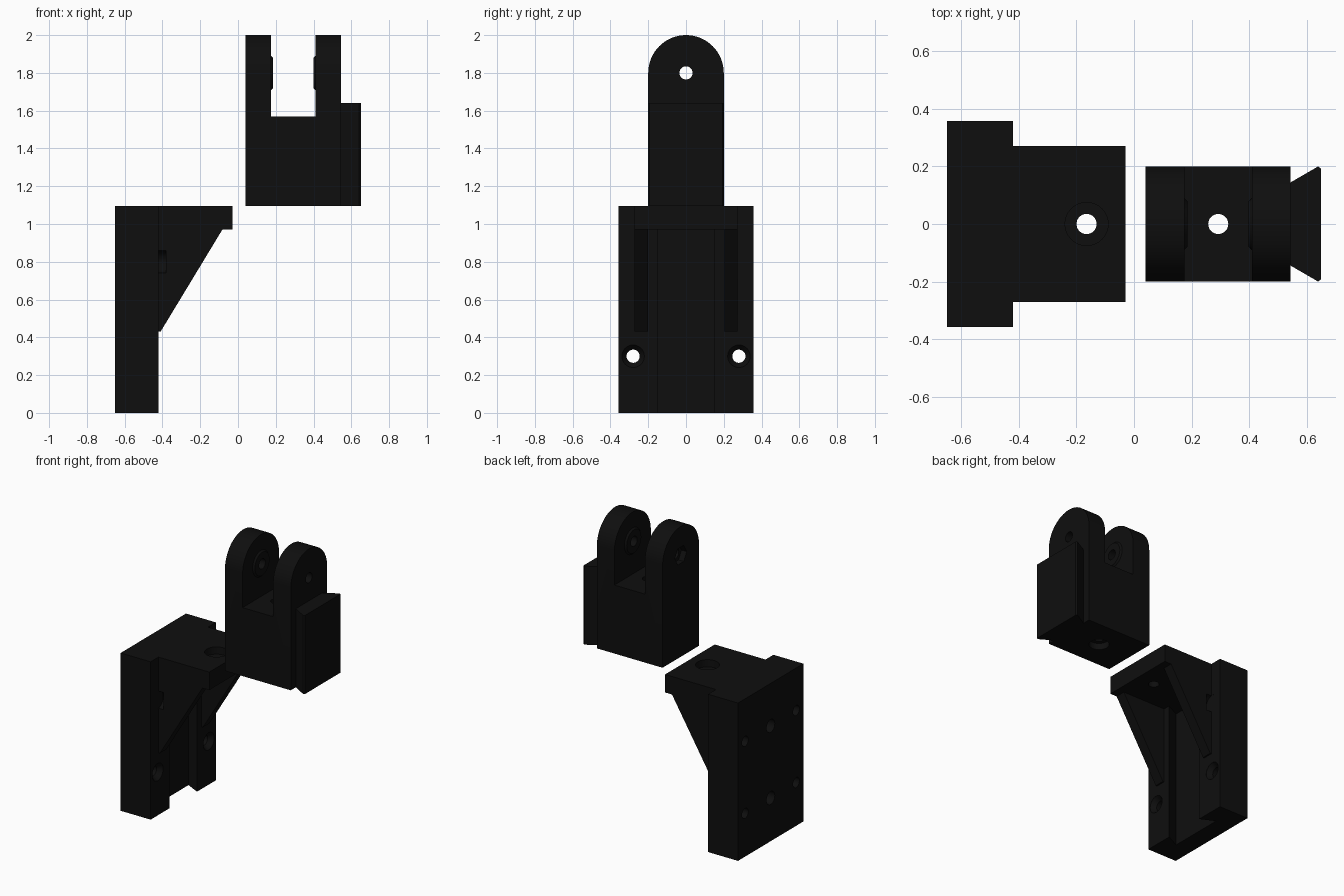
import bpy, bmesh, math
from mathutils import Vector, Matrix

if "Cube" in bpy.data.objects:
    bpy.data.objects.remove(bpy.data.objects["Cube"])

black = bpy.data.materials.new("matte black")
black.diffuse_color = (0.0045, 0.0045, 0.0045, 1)
black.use_nodes = True
black.node_tree.nodes["Principled BSDF"].inputs["Base Color"].default_value = black.diffuse_color


def finish(bm, name):
    bmesh.ops.recalc_face_normals(bm, faces=bm.faces)
    me = bpy.data.meshes.new(name)
    bm.to_mesh(me)
    bm.free()
    me.materials.append(black)
    ob = bpy.data.objects.new(name, me)
    bpy.context.collection.objects.link(ob)
    return ob


def prism(name, pts, axis, a, b):
    """Extrude a 2D outline along an axis: x uses (y,z), y uses (x,z), z uses (x,y)."""
    place = {"x": lambda u, v, w: (w, u, v),
             "y": lambda u, v, w: (u, w, v),
             "z": lambda u, v, w: (u, v, w)}[axis]
    bm = bmesh.new()
    face = bm.faces.new([bm.verts.new(place(u, v, a)) for u, v in pts])
    out = bmesh.ops.extrude_face_region(bm, geom=[face])
    moved = [g for g in out["geom"] if isinstance(g, bmesh.types.BMVert)]
    bmesh.ops.translate(bm, verts=moved, vec=place(0, 0, b - a))
    return finish(bm, name)


def box(name, x0, x1, y0, y1, z0, z1):
    return prism(name, [(x0, y0), (x1, y0), (x1, y1), (x0, y1)], "z", z0, z1)


def cone(name, start, axis, length, r1, r2=None, sides=32):
    """Cylinder or cone running from start along +axis."""
    bm = bmesh.new()
    d = Vector((1, 0, 0)) if axis == "x" else Vector((0, 0, 1))
    rot = Matrix.Rotation(math.pi / 2, 4, "Y") if axis == "x" else Matrix()
    mat = Matrix.Translation(Vector(start) + d * length / 2) @ rot
    bmesh.ops.create_cone(bm, cap_ends=True, segments=sides, radius1=r1,
                          radius2=r1 if r2 is None else r2, depth=length, matrix=mat)
    return finish(bm, name)


def combine(ob, other, op):
    mod = ob.modifiers.new("bool", "BOOLEAN")
    mod.operation, mod.solver, mod.object = op, "EXACT", other
    bpy.context.view_layer.objects.active = ob
    bpy.ops.object.modifier_apply(modifier=mod.name)
    bpy.data.objects.remove(other)


def shade(ob):
    bpy.ops.object.select_all(action="DESELECT")
    ob.select_set(True)
    bpy.context.view_layer.objects.active = ob
    bpy.ops.object.shade_smooth_by_angle(angle=math.radians(30))


# Wall bracket: back block with overhanging top shelf
bracket = box("wall_bracket", -0.65, -0.42, -0.358, 0.358, 0, 1.095)
combine(bracket, box("shelf", -0.6, -0.03, -0.272, 0.272, 0.97, 1.095), "UNION")

# Triangular gussets under the shelf
for s in (-1, 1):
    gusset = prism("gusset", [(-0.5, 0.43), (-0.41, 0.43), (-0.08, 0.975), (-0.08, 1.0), (-0.5, 1.0)],
                   "y", s * 0.2, s * 0.272)
    combine(bracket, gusset, "UNION")

# Dovetail channel, open at the bottom and stopped by the shelf
channel = [(-0.40, -0.14), (-0.40, 0.14), (-0.42, 0.15), (-0.52, 0.2), (-0.52, -0.2), (-0.42, -0.15)]
combine(bracket, prism("channel", channel, "z", -0.1, 0.97), "DIFFERENCE")

# Countersunk mounting holes and blind centre pockets in the back
for z in (0.3, 0.8):
    for y in (-0.28, 0.28):
        combine(bracket, cone("hole", (-0.7, y, z), "x", 0.32, 0.035), "DIFFERENCE")
        combine(bracket, cone("sink", (-0.455, y, z), "x", 0.035, 0.034, 0.06), "DIFFERENCE")
        combine(bracket, cone("head", (-0.4205, y, z), "x", 0.04, 0.06), "DIFFERENCE")
    combine(bracket, cone("pocket", (-0.7, 0, z), "x", 0.12, 0.045), "DIFFERENCE")

# Shelf screw hole with counterbore
combine(bracket, cone("hole", (-0.165, 0, 0.9), "z", 0.3, 0.035), "DIFFERENCE")
combine(bracket, cone("bore", (-0.165, 0, 1.045), "z", 0.1, 0.075), "DIFFERENCE")
shade(bracket)

# Clevis mount: round-topped body
arc = [(0.2 * math.cos(i * math.pi / 32), 1.8 + 0.2 * math.sin(i * math.pi / 32)) for i in range(33)]
clevis = prism("clevis_mount", [(-0.2, 1.095), (0.2, 1.095)] + arc, "x", 0.04, 0.545)

# Dovetail tongue on the side
tongue = [(0.5, -0.145), (0.545, -0.145), (0.64, -0.2), (0.65, -0.193),
          (0.65, 0.193), (0.64, 0.2), (0.545, 0.145), (0.5, 0.145)]
combine(clevis, prism("tongue", tongue, "z", 1.095, 1.64), "UNION")

# Gap between the two ears
combine(clevis, box("gap", 0.175, 0.41, -0.3, 0.3, 1.57, 2.1), "DIFFERENCE")

# Raised washers on the inner faces of the ears
combine(clevis, cone("washer", (0.165, 0, 1.8), "x", 0.021, 0.1, 0.08), "UNION")
combine(clevis, cone("washer", (0.399, 0, 1.8), "x", 0.021, 0.08, 0.1), "UNION")

# Pivot hole, hex nut pocket and vertical screw hole
combine(clevis, cone("pivot", (0, 0, 1.8), "x", 0.7, 0.035), "DIFFERENCE")
combine(clevis, cone("nut", (0.0, 0, 1.8), "x", 0.08, 0.065, sides=6), "DIFFERENCE")
combine(clevis, cone("hole", (0.293, 0, 1.0), "z", 0.7, 0.035), "DIFFERENCE")
combine(clevis, cone("bore", (0.293, 0, 1.0), "z", 0.14, 0.065), "DIFFERENCE")
shade(clevis)
